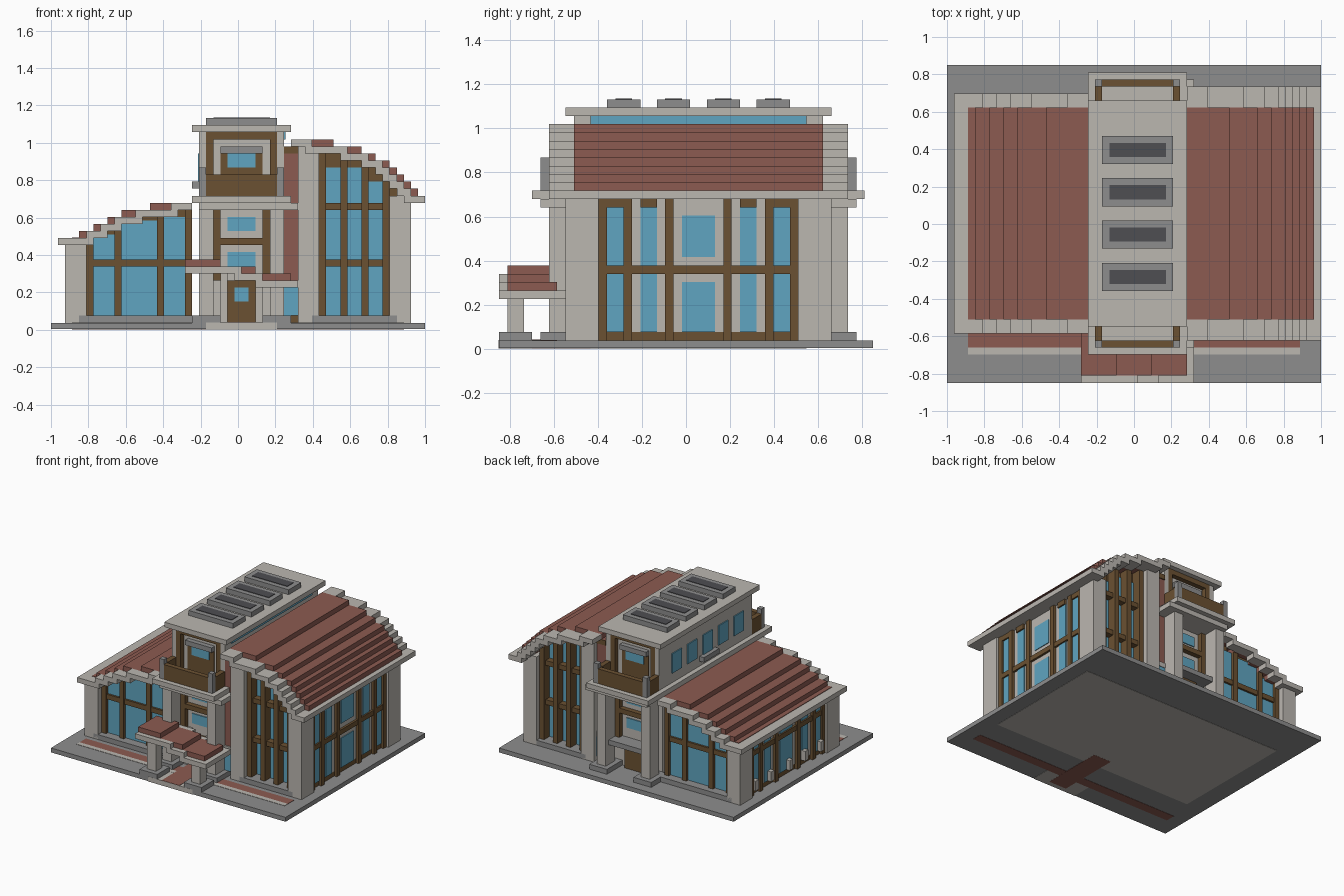
import bpy
import bmesh
from mathutils import Matrix, Vector

default_cube = bpy.data.objects.get("Cube")
if default_cube:
    bpy.data.objects.remove(default_cube)

# The building is laid out on a block grid; sizes below are counted in blocks
WIDTH, DEPTH = 53, 45
UNIT = 2 / WIDTH


def material(name, hex_code):
    channels = [int(hex_code[i:i + 2], 16) / 255 for i in (0, 2, 4)]
    linear = [((c + 0.055) / 1.055) ** 2.4 for c in channels]
    mat = bpy.data.materials.new(name)
    mat.use_nodes = True
    mat.diffuse_color = (*linear, 1)
    mat.node_tree.nodes["Principled BSDF"].inputs["Base Color"].default_value = (*linear, 1)
    return mat


STONE = material("pale stone", "bbb7b0")
GREY = material("grey paving", "8d8d8d")
DARK = material("dark skylight", "4e4e52")
WOOD = material("brown wood", "6b5132")
TILE = material("maroon tile", "8c5b51")
GLASS = material("blue glass", "60a5c1")


def spans(value):
    return value if isinstance(value, list) else [value]


def part(name, mat, x, y, z, both=False):
    """Boxes for every mix of the spans; both repeats them on the back."""
    rows = list(spans(y))
    if both:
        rows += [(48 - b, 48 - a) for a, b in rows]
    bm = bmesh.new()
    for x0, x1 in spans(x):
        for y0, y1 in rows:
            for z0, z1 in spans(z):
                size = Vector((x1 - x0, y1 - y0, z1 - z0)) * UNIT
                mid = Vector((x0 + x1 - WIDTH, y0 + y1 - DEPTH, z0 + z1)) * UNIT / 2
                bmesh.ops.create_cube(bm, size=1, matrix=Matrix.Translation(mid) @ Matrix.Diagonal((*size, 1)))
    mesh = bpy.data.meshes.new(name)
    bm.to_mesh(mesh)
    bm.free()
    mesh.materials.append(mat)
    obj = bpy.data.objects.new(name, mesh)
    bpy.context.collection.objects.link(obj)


def bars(starts, width=1):
    return [(s, s + width) for s in starts]


def steps(edges, inner, overlap):
    """Span of each stair level, running from its outer edge under the next."""
    way = 1 if inner < edges[0] else -1
    ends = [e - way * overlap for e in edges[1:]] + [inner]
    return [tuple(sorted(pair)) for pair in zip(edges, ends)]


def stepped_roof(name, trim, tile, inner, low, front, back, rim):
    for i, span in enumerate(steps(trim, inner, 1)):
        part(name + "_trim", STONE, span, [(front, front + rim), (back - rim, back)], (low + i, low + i + 1))
    for i, span in enumerate(steps(tile, inner, 2)):
        part(name + "_tiles", TILE, span, (max(front + rim, 9) if rim > 1 else front + rim,
             min(back - rim, 39)), (low + i + 1, low + i + 2))


def wing_core(name, trim, inner, limit, low, front):
    for i, edge in enumerate(trim):
        outer = min(edge, limit) if inner < limit else max(edge, limit)
        part(name, WOOD, tuple(sorted((inner, outer))), (front, 48 - front), (1, low + i))


# Ground slab with path, borders and underside panels
part("base", GREY, (0, WIDTH), (0, DEPTH), (0.1, 1))
part("path_border", STONE, (22, 32), (-0.03, 4), (0.05, 1.04))
part("verge_border", STONE, (3, 50), (4, 5), (1, 1.06))
part("verge_paving", TILE, (3, 50), (5, 7), (1, 1.06))
part("path", TILE, (25, 29), (0, 9), (1, 1.09))
part("underside_floor", STONE, (4, 50), (11, 37), (0.05, 0.2))
part("underside_verge", TILE, (3, 50), (4, 6), (0.05, 0.2))
part("underside_path", TILE, (25, 29), (1, 14), (0.03, 0.2))

# Plinths
part("wing_plinth", GREY, [(4, 20), (37, 49)], (8, 40), (1, 2))
part("tower_plinth", GREY, [(20, 24), (30, 34)], (5, 10), (1, 2), both=True)

# Wings: stepped walls and curved stair roofs
RIGHT_TRIM = [53, 51, 50, 49, 48, 47, 45, 42, 37]
RIGHT_TILE = [52, 51, 50, 49, 48, 46, 44, 40]
LEFT_TRIM = [1, 5, 7, 9, 12, 17]
LEFT_TILE = [4, 6, 8, 10, 14]
wing_core("right_wall", RIGHT_TRIM, 34, 50, 18, 11)
wing_core("left_wall", LEFT_TRIM, 20, 3, 12, 10)
stepped_roof("right_roof", RIGHT_TRIM, RIGHT_TILE, 34, 18, 6, 42, 3)
stepped_roof("left_roof", LEFT_TRIM, LEFT_TILE, 20, 12, 7, 41, 2)
part("right_eave", STONE, (50, 53), (6, 42), (18, 19))
part("left_eave", STONE, (1, 6), (7, 41), (12, 13))
part("left_eave_tiles", TILE, (3, 5), (9, 39), (13, 13.1))

# Corner columns of the wings
part("right_outer_column", STONE, (48, 51), (8, 12), (1, 19), both=True)
part("right_inner_column", STONE, (35, 38), (8, 11), (1, 26), both=True)
part("left_column", STONE, (2, 5), (8, 12), (1, 12), both=True)

# Right wing front and back glazing
for start, top, glass_top in zip((38, 41, 44, 47), (25, 25, 24, 22), (23, 23, 21, 0)):
    part("right_mullion", WOOD, (start, start + 1), (9, 11), (1, top), both=True)
    if glass_top:
        part("right_glass", GLASS, (start + 1, start + 3), (10.8, 11), (2, glass_top), both=True)
part("right_transom", WOOD, (38, 48), (9.5, 11), bars((9, 17)), both=True)

# Left wing front and back glazing
for start, top in zip((5, 9, 15, 19), (13, 15, 16, 17)):
    part("left_mullion", WOOD, (start, start + 1), (9.2, 10), (1, top), both=True)
for span, top in zip([(6, 9), (10, 15), (16, 19)], (13.5, 15.5, 16)):
    part("left_glass", GLASS, span, (9.8, 10), (2, top), both=True)
part("left_transom", WOOD, (5, 20), (9.4, 10), (9, 10), both=True)

# Side walls of both wings
SIDE_BARS = bars((12, 15, 20, 27, 32, 35))
SIDE_PANES = bars((13, 17, 29, 33), 2)
part("right_side_wall", STONE, (48, 50.05), (12, 36), (2, 18))
part("right_side_frame", WOOD, (50, 50.6), SIDE_BARS, (1, 18))
part("right_side_lintel", WOOD, (50, 50.5), [(12, 16), (17, 19), (29, 31), (32, 36)], (17, 18))
part("right_side_rail", WOOD, (50, 50.5), (12, 36), (9, 10))
part("right_side_glass", GLASS, (50, 50.2), SIDE_PANES, (2, 17))
part("right_side_window", GLASS, (50, 50.2), (22, 26), [(2, 8), (11, 16)])
part("left_side_wall", STONE, (2.95, 5), (12, 36), (2, 12))
part("left_side_frame", WOOD, (2.4, 3), SIDE_BARS, (1, 12))
part("left_side_rail", WOOD, (2.5, 3), (12, 36), (9, 10))
part("left_side_glass", GLASS, (2.8, 3), SIDE_PANES + [(22, 26)], (2, 11))
part("left_side_planter", STONE, (2, 3), bars((13, 18, 23, 29, 34)), (2, 4))

# Tower body, roof and party wall
part("tower_body", STONE, (21, 33), (10, 38), (1, 28))
part("party_wall", TILE, (33, 35), (9, 39), (2, 26))
part("party_wall_window", GLASS, (33, 35), (8.8, 9), (2, 6), both=True)
part("party_wall_sill", STONE, (33, 35), (8.7, 9), (6, 7), both=True)
part("party_wall_cap", WOOD, (33, 35), (8.8, 9), (25, 26), both=True)
part("tower_roof", STONE, (20, 34), (8, 40), (28, 29))
part("tower_floor_slab", STONE, (20, 34), (4, 44), (18, 19))
part("tower_beam", STONE, (21, 35), (5, 10), (17, 18), both=True)
part("tower_column", STONE, [(21, 23), (31, 33)], (6, 9), (1, 17), both=True)

# Skylights
for start in range(13, 32, 6):
    part("skylight", GREY, (22, 32), (start, start + 4), (29, 30))
    part("skylight_glass", DARK, (23, 31), (start + 1, start + 3), (30, 30.1))

# Upper tower side windows
part("tower_side_glass", GLASS, (20.8, 21), bars(range(12, 35, 5), 3), (21, 25))
part("tower_side_sill", GREY, (20, 21), (21, 26), (20, 21))
part("tower_clerestory", GLASS, (33, 33.2), (11, 37), (27, 28))

# Upper tower front and back
part("tower_corner", STONE, [(21, 22), (32, 33)], (9, 10), (19, 28), both=True)
part("upper_frame_post", WOOD, [(22, 23), (31, 32)], (9, 10), (19, 28), both=True)
part("upper_frame_head", WOOD, (23, 31), (9, 10), (27, 28), both=True)
part("upper_window_frame", WOOD, (24, 30), (9.8, 10), (19, 25), both=True)
part("upper_window", GLASS, (25, 29), (9.6, 10), (23, 25), both=True)
part("upper_lintel", GREY, (24, 30), (9, 10), (25, 26), both=True)

# Balconies
part("balcony_front_rail", WOOD, (22, 32), (5, 6), (19, 22), both=True)
part("balcony_side_rail", WOOD, [(21, 22), (32, 33)], (6, 9), (19, 22), both=True)
part("balcony_post", GREY, [(21, 22), (32, 33)], (5, 6), (19, 23), both=True)

# Lower tower windows
part("lower_frame", WOOD, [(23, 24), (30, 31)], (9, 10), (7, 17), both=True)
part("lower_rail", WOOD, (24, 30), (9, 10), (12, 13), both=True)
part("lower_window", GLASS, (25, 29), (9.8, 10), [(9, 11), (14, 16)], both=True)

# Entrance door, and the ledge at the back
part("door", WOOD, (25, 29), (9, 10), (1, 7))
part("door_window", GLASS, (26, 28), (8.8, 9), (4, 6))
part("door_jamb", STONE, [(24, 25), (29, 30)], (8.5, 10), (1, 8))
part("back_ledge", GREY, (23, 31), (38, 41), (6, 7))
part("back_door", WOOD, (25, 29), (38, 38.8), (1, 6))

# Porch with its own stair roof
stepped_roof("porch_roof", [35, 30, 27], [34, 29, 24], 19, 6, 0, 8, 1)
part("porch_left_edge", STONE, (19, 20), (0, 8), (8, 9))
part("porch_right_edge", STONE, (34, 35), (0, 8), (6, 7))
part("porch_left_post", STONE, (21, 23), (1, 3), (2, 8))
part("porch_right_post", STONE, (31, 33), (1, 3), (2, 7))
part("porch_post_base", GREY, [(20, 24), (30, 34)], (0, 4), (1, 2))
